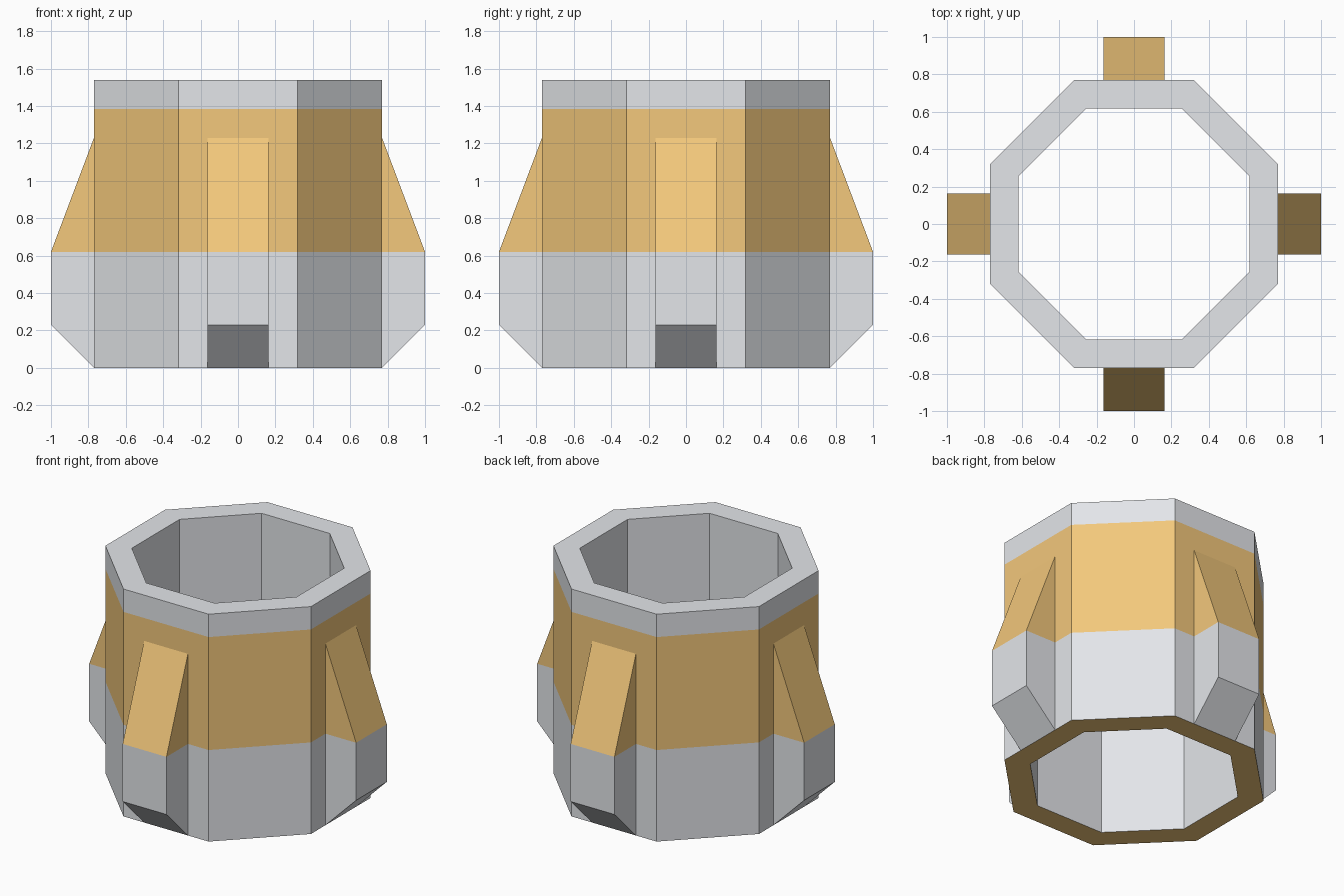
import bpy, bmesh, math
from mathutils import Matrix

if "Cube" in bpy.data.objects:
    bpy.data.objects.remove(bpy.data.objects["Cube"])

R_OUT, R_IN, H = 0.77, 0.617, 1.54      # octagon apothems and height
SPLIT, BAND_TOP = 0.62, 1.385           # limits of the coloured band
GREY, GOLD = 0, 1


def material(name, rgb):
    m = bpy.data.materials.new(name)
    m.diffuse_color = (*rgb, 1)
    m.use_nodes = True
    m.node_tree.nodes["Principled BSDF"].inputs["Base Color"].default_value = m.diffuse_color
    return m


mats = [material("grey", (0.77, 0.79, 0.82)), material("gold", (0.9, 0.58, 0.2))]


def finish(bm, name):
    bmesh.ops.recalc_face_normals(bm, faces=bm.faces)
    mesh = bpy.data.meshes.new(name)
    bm.to_mesh(mesh)
    bm.free()
    for m in mats:
        mesh.materials.append(m)
    ob = bpy.data.objects.new(name, mesh)
    bpy.context.collection.objects.link(ob)
    return ob


# Octagonal tube: closed wall profile (apothem, z, colour of next segment)
profile = [(R_OUT, 0, GREY), (R_OUT, SPLIT, GOLD), (R_OUT, BAND_TOP, GREY),
           (R_OUT, H, GREY), (R_IN, H, GREY), (R_IN, 0, GOLD)]
bm = bmesh.new()
rings = []
for apothem, z, _ in profile:
    r = apothem / math.cos(math.pi / 8)
    angles = [math.pi / 8 + i * math.pi / 4 for i in range(8)]
    rings.append([bm.verts.new((r * math.cos(a), r * math.sin(a), z)) for a in angles])
for k, (_, _, colour) in enumerate(profile):
    lo, hi = rings[k], rings[(k + 1) % len(rings)]
    for i in range(8):
        j = (i + 1) % 8
        bm.faces.new((lo[i], lo[j], hi[j], hi[i])).material_index = colour
finish(bm, "octagonal_tube")


# Fins: open at the back where they meet the tube wall
def fin(name, angle):
    w = 0.164
    pts = [(R_OUT, 0), (1, 0.23), (1, SPLIT), (R_OUT, 1.23), (R_OUT, SPLIT)]
    bm = bmesh.new()
    a, b = [[bm.verts.new((x, y, z)) for x, z in pts] for y in (-w, w)]
    for i, colour in enumerate((GREY, GREY, GOLD)):
        bm.faces.new((a[i], b[i], b[i + 1], a[i + 1])).material_index = colour
    for s in (a, b):
        bm.faces.new((s[0], s[1], s[2], s[4])).material_index = GREY
        bm.faces.new((s[4], s[2], s[3])).material_index = GOLD
    bm.transform(Matrix.Rotation(angle, 4, 'Z'))
    finish(bm, name)


for i, side in enumerate(("right", "back", "left", "front")):
    fin(side + "_fin", i * math.pi / 2)
